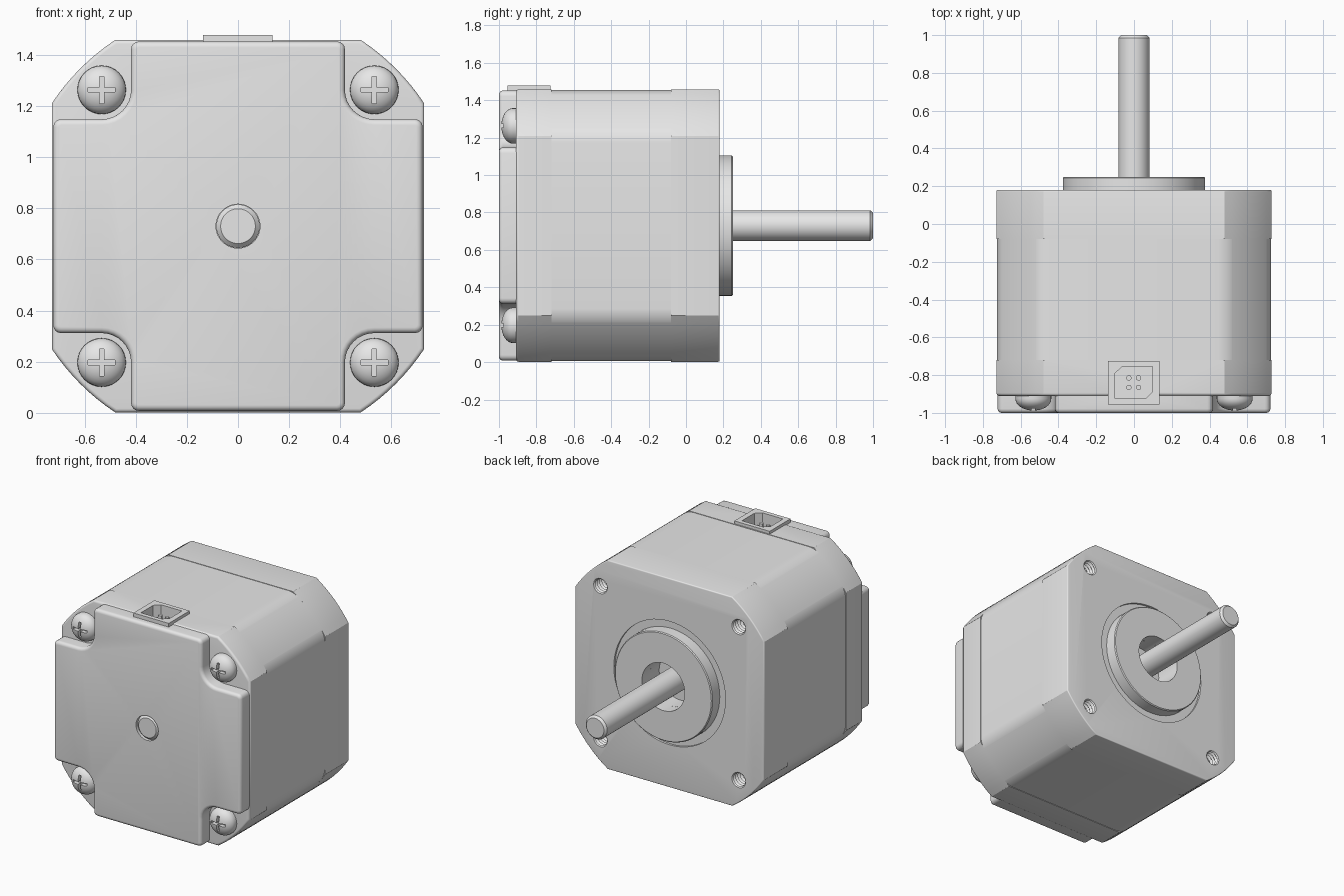
import bpy, bmesh, math
from mathutils import Vector

if "Cube" in bpy.data.objects:
    bpy.data.objects.remove(bpy.data.objects["Cube"])

CZ = 0.73        # height of the shaft axis
HALF = 0.728     # half width of the end caps
HOLE = 0.533     # screw offset from the axis

steel = bpy.data.materials.new("light_grey_metal")
steel.use_nodes = True
GREY = (0.8, 0.8, 0.8, 1)
steel.diffuse_color = GREY
steel.node_tree.nodes["Principled BSDF"].inputs["Base Color"].default_value = GREY

parts, cutters = [], []


def finish(name, bm, cutter=False):
    bmesh.ops.recalc_face_normals(bm, faces=bm.faces)
    mesh = bpy.data.meshes.new(name)
    bm.to_mesh(mesh)
    bm.free()
    obj = bpy.data.objects.new(name, mesh)
    bpy.context.scene.collection.objects.link(obj)
    obj.hide_render = cutter
    (cutters if cutter else parts).append(obj)
    return obj


def four_way(quadrant):
    """Repeat a corner outline around the axis."""
    pts = []
    for _ in range(4):
        pts += quadrant
        quadrant = [(-z, x) for x, z in quadrant]
    return pts


def prism(name, pts, y0, y1, corner=0, rim0=0, rim1=0, cutter=False):
    """Extrude an (x, z) outline along y, rounding corners and rims."""
    bm = bmesh.new()
    face = bm.faces.new([bm.verts.new((x, y0, z + CZ)) for x, z in pts])
    new = bmesh.ops.extrude_face_region(bm, geom=[face])["geom"]
    bmesh.ops.translate(bm, vec=(0, y1 - y0, 0),
                        verts=[v for v in new if isinstance(v, bmesh.types.BMVert)])
    bmesh.ops.recalc_face_normals(bm, faces=bm.faces)

    def round_edges(test, size):
        edges = [e for e in bm.edges if test(e)]
        bmesh.ops.bevel(bm, geom=edges, offset=size, segments=4, profile=0.5,
                        affect='EDGES', clamp_overlap=True)

    def on(y):
        return lambda e: all(abs(v.co.y - y) < 1e-5 for v in e.verts)

    if corner:
        round_edges(lambda e: abs(e.verts[0].co.y - e.verts[1].co.y) > 0.01
                    and e.calc_face_angle_signed() > 0.4, corner)
    if rim0:
        round_edges(on(y0), rim0)
    if rim1:
        round_edges(on(y1), rim1)
    return finish(name, bm, cutter)


def lathe(name, profile, x=0, z=0, steps=48, cutter=False):
    """Spin a (radius, y) profile around an axis parallel to y."""
    bm = bmesh.new()
    verts = [bm.verts.new((r, y, 0)) for r, y in profile]
    edges = [bm.edges.new(pair) for pair in zip(verts, verts[1:])]
    bmesh.ops.spin(bm, geom=verts + edges, cent=(0, 0, 0), axis=(0, 1, 0),
                   angle=math.tau, steps=steps)
    bmesh.ops.remove_doubles(bm, verts=bm.verts, dist=1e-5)
    bmesh.ops.translate(bm, vec=(x, 0, z + CZ), verts=bm.verts)
    return finish(name, bm, cutter)


def box(name, x0, x1, y0, y1, z0, z1, cutter=False):
    bm = bmesh.new()
    bmesh.ops.create_cube(bm, size=1)
    for v in bm.verts:
        v.co = Vector((x1 if v.co.x > 0 else x0, y1 if v.co.y > 0 else y0,
                       z1 if v.co.z > 0 else z0))
    return finish(name, bm, cutter)


def cut(obj, *tools):
    for tool in tools:
        mod = obj.modifiers.new("cut", 'BOOLEAN')
        mod.operation = 'DIFFERENCE'
        mod.solver = 'EXACT'
        mod.object = tool


def body_outline(half):
    """Square whose corners are turned down to an arc."""
    radius, start = math.hypot(HALF, 0.48), math.asin(0.48 / HALF * 0.835)
    start = math.acos(half / radius)
    span = math.pi / 2 - 2 * start
    angles = [start + span * i / 8 for i in range(9)]
    return four_way([(radius * math.cos(a), radius * math.sin(a)) for a in angles])


corners = [(sx * HOLE, sz * HOLE) for sx in (-1, 1) for sz in (-1, 1)]

# Main body: rear cap, laminated middle, mounting flange
rear_cap = prism("rear_cap", body_outline(HALF), -0.91, -0.72, rim0=0.015)
prism("laminated_core", body_outline(HALF - 0.003), -0.72, -0.08, corner=0.04)
flange = prism("mounting_flange", body_outline(HALF), -0.08, 0.18, rim1=0.008)

# Cross-shaped rear cover, notched round the screws
notch = [(HOLE + 0.115 * math.cos(a), HOLE + 0.115 * math.sin(a))
         for a in [-math.pi / 2 * (1 + i / 8) for i in range(9)]]
edge = HOLE - 0.115
cover_corner = [(0.722, edge)] + notch + [(edge, 0.722)]
cover = prism("rear_cover", four_way(cover_corner), -1.0, -0.8, corner=0.03, rim0=0.022)

# Shaft, its rear end, and the raised pilot ring
lathe("shaft", [(0, 0), (0.082, 0), (0.082, 0.985), (0.068, 1), (0, 1)], steps=40)
lathe("shaft_rear_end", [(0, -0.9), (0.085, -0.9), (0.085, -0.98), (0.068, -0.997),
                         (0, -0.997)], steps=40)
lathe("pilot_ring", [(0.165, 0.1), (0.376, 0.1), (0.376, 0.244), (0.37, 0.25),
                     (0.165, 0.25), (0.165, 0.1)], steps=64)
cut(cover, lathe("rear_hole", [(0, -0.94), (0.086, -0.94), (0.086, -1.1), (0, -1.1)],
                 cutter=True))
cut(flange,
    lathe("groove", [(0, 0.165), (0.43, 0.165), (0.43, 0.3), (0, 0.3)], steps=64, cutter=True),
    lathe("bore", [(0, 0.06), (0.165, 0.06), (0.165, 0.4), (0, 0.4)], cutter=True))

# Threaded holes in the flange
thread = [(0, -0.02)]
for i in range(9):
    y = 0.024 * i - 0.02
    thread += [(0.045, y), (0.057, y + 0.012)]
thread += [(0.057, 0.22), (0, 0.22)]
for x, z in corners:
    cut(flange, lathe("threaded_hole", thread, x, z, 24, cutter=True))

# Domed screws with cross slots
dome = [(0, -0.87), (0.095, -0.87), (0.095, -0.925)]
dome += [(0.095 * math.cos(a), -0.925 - 0.063 * math.sin(a))
         for a in [math.pi / 2 * i / 8 for i in range(1, 8)]]
dome += [(0, -0.988)]
for x, z in corners:
    screw = lathe("screw", dome, x, z, 32)
    for w, h in ((0.053, 0.009), (0.009, 0.053)):
        cut(screw, box("slot", x - w, x + w, -1.1, -0.955,
                       z + CZ - h, z + CZ + h, cutter=True))

# Connector socket on top, with a keyed cavity and four pins
socket = box("connector_frame", -0.137, 0.135, -0.955, -0.725, 1.40, 1.478)
bm = bmesh.new()
key = [(-0.1, -0.925), (0.06, -0.925), (0.097, -0.89), (0.097, -0.755),
       (-0.063, -0.755), (-0.1, -0.79)]
face = bm.faces.new([bm.verts.new((x, y, 1.34)) for x, y in key])
new = bmesh.ops.extrude_face_region(bm, geom=[face])["geom"]
bmesh.ops.translate(bm, vec=(0, 0, 0.3),
                    verts=[v for v in new if isinstance(v, bmesh.types.BMVert)])
cavity = finish("cavity", bm, cutter=True)
for obj in (socket, rear_cap, cover):
    cut(obj, cavity)
for x in (-0.027, 0.024):
    for y in (-0.865, -0.815):
        bm = bmesh.new()
        bmesh.ops.create_cone(bm, cap_ends=True, segments=12, radius1=0.014,
                              radius2=0.014, depth=0.11)
        bmesh.ops.translate(bm, vec=(x, y, 1.385), verts=bm.verts)
        finish("connector_pin", bm)

# Apply the cuts, remove the helpers, colour and shade
bpy.context.view_layer.update()
graph = bpy.context.evaluated_depsgraph_get()
baked = [(o, bpy.data.meshes.new_from_object(o.evaluated_get(graph))) for o in parts]
for obj, mesh in baked:
    obj.modifiers.clear()
    obj.data = mesh
    mesh.materials.clear()
    mesh.materials.append(steel)
for obj in cutters:
    bpy.data.objects.remove(obj)
bpy.ops.object.select_all(action='DESELECT')
for obj in parts:
    obj.select_set(True)
bpy.context.view_layer.objects.active = parts[0]
bpy.ops.object.shade_smooth_by_angle(angle=math.radians(30))
